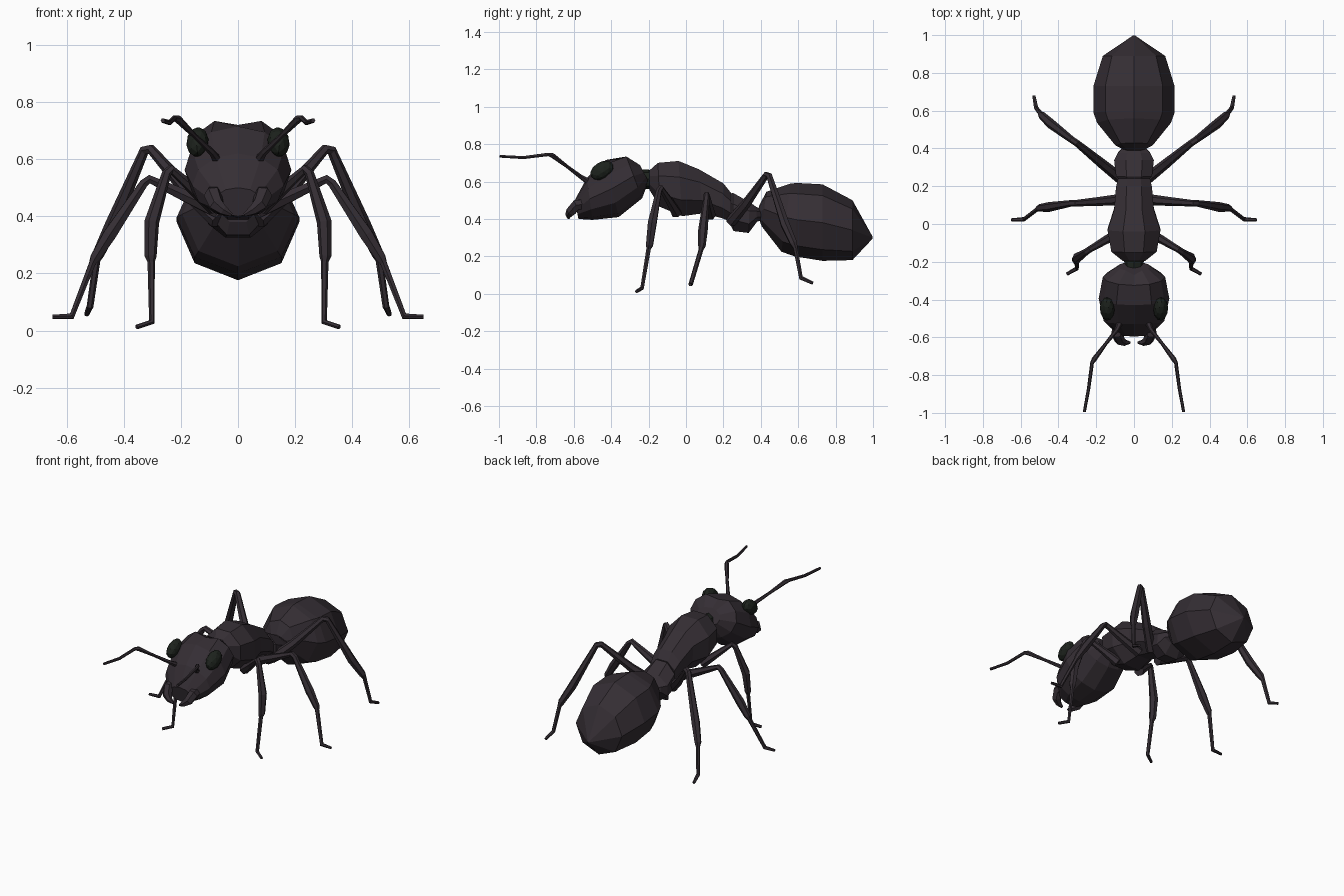
import bpy, bmesh, math
from mathutils import Vector, Quaternion, Matrix


def material(name, rgb):
    m = bpy.data.materials.new(name)
    m.diffuse_color = (*rgb, 1)
    return m


SHELL = material("shell", (0.035, 0.027, 0.034))
DARK = material("dark_green", (0.012, 0.016, 0.012))


def finish(name, bm, mat, mirror=False):
    bmesh.ops.recalc_face_normals(bm, faces=bm.faces)
    me = bpy.data.meshes.new(name)
    bm.to_mesh(me)
    bm.free()
    me.materials.append(mat)
    ob = bpy.data.objects.new(name, me)
    bpy.context.collection.objects.link(ob)
    if mirror:
        ob.modifiers.new("mirror", 'MIRROR')
    return ob


def skin(bm, rings):
    n = len(rings[0])
    for a, b in zip(rings, rings[1:]):
        for i in range(n):
            bm.faces.new((a[i], a[(i + 1) % n], b[(i + 1) % n], b[i]))
    bm.faces.new(rings[0])
    bm.faces.new(rings[-1])


def body(name, sections, n=8, phase=0.0, mat=SHELL, notch=()):
    """Loft; section = top y, top z, bottom y, bottom z, half width."""
    bm = bmesh.new()
    rings = []
    k = 1 / math.cos(math.pi / n) if phase else 1
    for s, (ty, tz, by, bz, w) in enumerate(sections):
        mid = Vector((0, (ty + by) / 2, (tz + bz) / 2))
        up = Vector((0, (ty - by) / 2, (tz - bz) / 2))
        ring = []
        for i in range(n):
            a = math.tau * (i + phase) / n
            ring.append(bm.verts.new(mid + k * (up * math.cos(a) + Vector((w * math.sin(a), 0, 0)))))
        if s < len(notch):
            ring[0].co += Vector(notch[s])
        rings.append(ring)
    skin(bm, rings)
    return finish(name, bm, mat)


def limb(name, points, n=6, mat=SHELL):
    """Mirrored tapering tube; point = x, y, z, radius."""
    bm = bmesh.new()
    pts = [Vector(p[:3]) for p in points]
    dirs = [(b - a).normalized() for a, b in zip(pts, pts[1:])]
    tang = [dirs[0]] + [(a + b).normalized() for a, b in zip(dirs, dirs[1:])] + [dirs[-1]]
    q = tang[0].to_track_quat('Z', 'Y')
    rings = []
    for i, (p, t) in enumerate(zip(pts, tang)):
        if i:
            q = tang[i - 1].rotation_difference(t) @ q
        r = points[i][3]
        rings.append([bm.verts.new(p + q @ Vector((r * math.cos(math.tau * j / n),
                                                   r * math.sin(math.tau * j / n), 0)))
                      for j in range(n)])
    skin(bm, rings)
    return finish(name, bm, mat, True)


# Body segments
body("abdomen", [(.39, .47, .39, .40, .05), (.43, .545, .405, .36, .10),
                 (.56, .59, .51, .225, .195), (.60, .592, .58, .20, .215),
                 (.73, .585, .73, .176, .215), (.89, .50, .89, .18, .165),
                 (.998, .305, .998, .295, .005)])
body("thorax", [(-.195, .66, -.195, .555, .06), (-.15, .70, -.14, .465, .12),
                (-.04, .71, -.02, .415, .14), (.07, .665, .09, .43, .105),
                (.20, .59, .19, .405, .095), (.24, .54, .24, .385, .085)], phase=.5)
body("waist", [(.225, .53, .23, .38, .07), (.25, .54, .255, .335, .095),
               (.34, .49, .335, .325, .105), (.375, .465, .38, .385, .085),
               (.41, .45, .42, .40, .05)], phase=.5)
body("neck", [(-.26, .64, -.26, .56, .045), (-.235, .665, -.22, .56, .05),
              (-.20, .665, -.19, .56, .052), (-.17, .64, -.17, .57, .04)], mat=DARK)

# Head with a notch at the back
body("head", [(-.25, .695, -.20, .60, .085), (-.325, .75, -.235, .51, .165),
              (-.43, .715, -.36, .41, .187), (-.53, .62, -.50, .395, .16),
              (-.595, .50, -.575, .40, .085)], n=12,
     notch=[(0, -.02, -.01), (0, 0, -.03)])

# Eyes
bm = bmesh.new()
bmesh.ops.create_icosphere(bm, subdivisions=2, radius=1, matrix=(
    Matrix.Translation((.142, -.45, .66)) @ Matrix.Rotation(math.radians(32), 4, 'X')
    @ Matrix.Rotation(math.radians(-20), 4, 'Y') @ Matrix.Diagonal((.038, .068, .046, 1))))
finish("eyes", bm, DARK, True)

# Jaws and antennae
limb("jaws", [(.085, -.54, .48, .03), (.088, -.585, .475, .032), (.075, -.615, .44, .028),
              (.05, -.628, .42, .018), (.022, -.628, .405, .007)])
limb("antennae", [(.078, -.53, .605, .016), (.092, -.562, .625, .012), (.15, -.635, .68, .009),
                  (.21, -.715, .74, .014), (.222, -.735, .745, .010), (.24, -.87, .728, .009),
                  (.263, -.995, .735, .008)])

# Legs: hip, knee, shin swell, ankle, foot
limb("front_legs", [(.08, -.05, .43, .03), (.15, -.085, .49, .022), (.235, -.135, .565, .017),
                    (.25, -.145, .55, .017), (.302, -.18, .38, .026), (.306, -.195, .26, .021),
                    (.304, -.20, .24, .013), (.302, -.235, .03, .011), (.355, -.265, .012, .009)])
limb("middle_legs", [(.07, .13, .42, .03), (.18, .12, .47, .024), (.31, .11, .53, .017),
                     (.33, .11, .515, .017), (.45, .09, .335, .026), (.50, .085, .255, .020),
                     (.51, .08, .235, .013), (.582, .025, .05, .012), (.65, .022, .048, .008)])
limb("hind_legs", [(.07, .24, .385, .03), (.17, .32, .48, .026), (.305, .43, .635, .018),
                   (.328, .445, .63, .018), (.44, .53, .37, .026), (.488, .575, .27, .021),
                   (.495, .585, .245, .013), (.518, .615, .085, .012), (.53, .678, .057, .009)])
